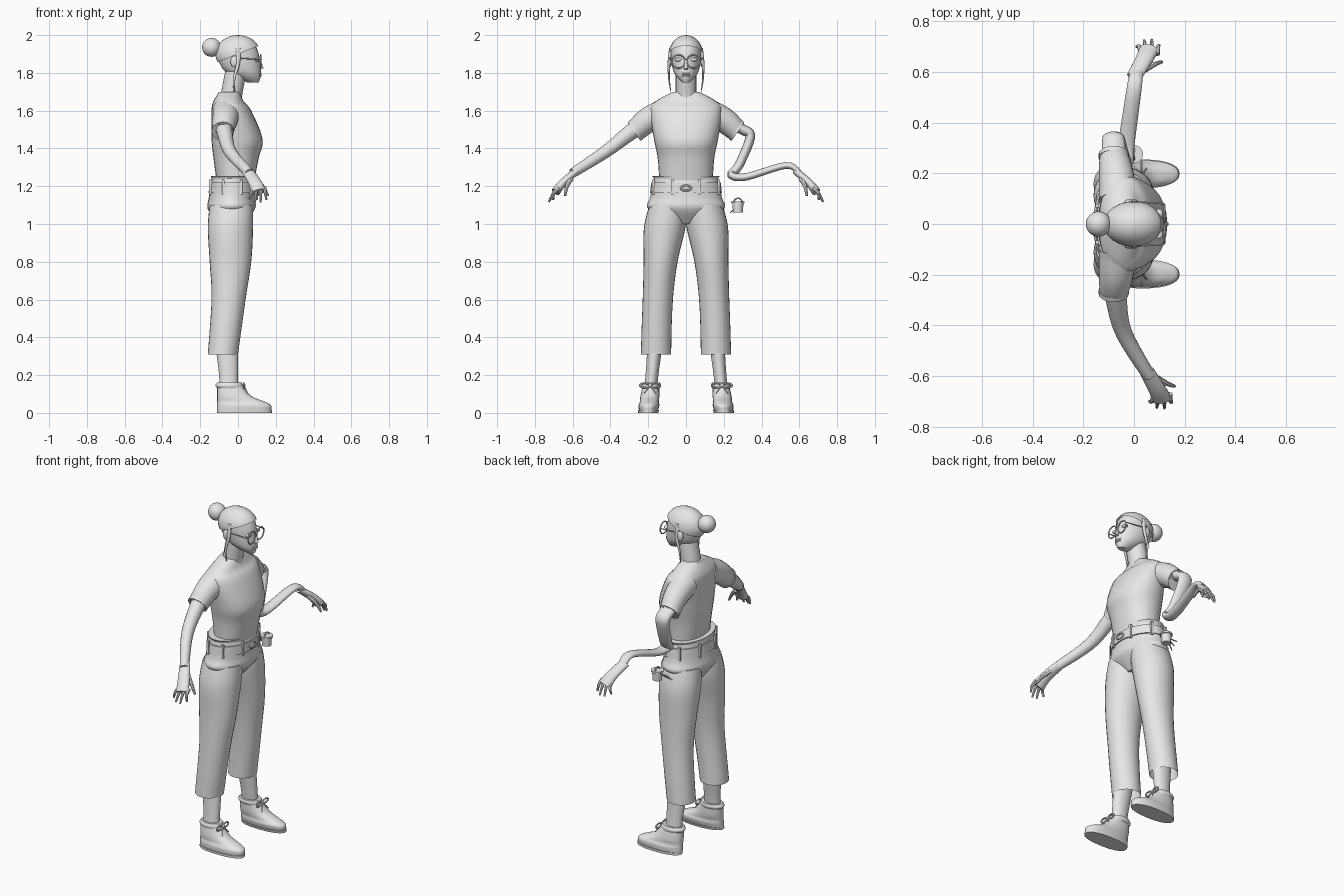
import bpy, bmesh, math
from mathutils import Vector, Matrix

old = bpy.data.objects.get("Cube")
if old:
    bpy.data.objects.remove(old, do_unlink=True)

grey = bpy.data.materials.new("plain grey")
grey.use_nodes = True
grey.diffuse_color = (0.8, 0.8, 0.8, 1)
grey.node_tree.nodes["Principled BSDF"].inputs["Base Color"].default_value = (0.8, 0.8, 0.8, 1)
parts = []
SIDES = (("left", 1), ("right", -1))


def finish(name, bm):
    bmesh.ops.recalc_face_normals(bm, faces=bm.faces)
    mesh = bpy.data.meshes.new(name)
    bm.to_mesh(mesh)
    bm.free()
    mesh.materials.append(grey)
    part = bpy.data.objects.new(name, mesh)
    bpy.context.collection.objects.link(part)
    parts.append(part)


def spline(rows, steps=5):
    """Smooth curve through rows of any width."""
    last, out = len(rows) - 1, []
    for i in range(last):
        near = [rows[max(0, min(last, i + k))] for k in (-1, 0, 1, 2)]
        for s in range(steps):
            t = s / steps
            out.append([b + t / 2 * (c - a + t * (2*a - 5*b + 4*c - d + t * (3 * (b - c) + d - a)))
                        for a, b, c, d in zip(*near)])
    return out + [list(rows[last])]


def skin(bm, rings, closed=False):
    """Bridge neighbouring rings of vertices with quads."""
    following = rings[1:] + rings[:1] if closed else rings[1:]
    for ring, after in zip(rings, following):
        for k in range(len(ring)):
            bm.faces.new((ring[k - 1], ring[k], after[k], after[k - 1]))


def circle(bm, centre, u, v, sides, squareness=2):
    """Ring of vertices spanned by two axes; higher squareness fills the corners."""
    ring = []
    for k in range(sides):
        angle = math.tau * k / sides
        c, s = (math.copysign(abs(f) ** (2 / squareness), f) for f in (math.cos(angle), math.sin(angle)))
        ring.append(bm.verts.new(centre + u * c + v * s))
    return ring


def tube(name, points, start, end, flatten=1, sides=16):
    """Tapering limb along a smooth path, optionally flattened."""
    path = [Vector(p) for p in spline(points)]
    last = len(path) - 1
    bm, rings = bmesh.new(), []
    for i, centre in enumerate(path):
        along = (path[min(i + 1, last)] - path[max(i - 1, 0)]).normalized()
        across = Vector((1, 0, 0)) if abs(along.x) < 0.9 else Vector((0, 1, 0))
        across = (across - along * along.dot(across)).normalized()
        radius = start + (end - start) * i / last
        rings.append(circle(bm, centre, across * radius,
                            along.cross(across) * radius * flatten, sides))
    skin(bm, rings)
    bm.faces.new(rings[0])
    bm.faces.new(rings[-1])
    finish(name, bm)


def stack(name, rows, middle=lambda z: 0, squareness=2, open_base=False):
    """Level rings from (height, back, front, half width)."""
    bm = bmesh.new()
    rings = [circle(bm, Vector(((back + front) / 2, middle(z), z)),
                    Vector(((front - back) / 2, 0, 0)), Vector((0, half, 0)), 28, squareness)
             for z, back, front, half in spline(rows)]
    skin(bm, rings)
    bm.faces.new(rings[-1])
    if not open_base:
        bm.faces.new(rings[0])
    finish(name, bm)


def ball(name, at, size, cut=None):
    bm = bmesh.new()
    bmesh.ops.create_uvsphere(bm, u_segments=24, v_segments=14, radius=1)
    bm.transform(Matrix.Translation(at) @ Matrix.Diagonal((*size, 1)))
    if cut:
        bmesh.ops.bisect_plane(bm, geom=bm.verts[:] + bm.edges[:] + bm.faces[:],
                               plane_co=at, plane_no=cut, clear_inner=True)
    finish(name, bm)


def box(name, at, size):
    bm = bmesh.new()
    bmesh.ops.create_cube(bm, size=1)
    bm.transform(Matrix.Translation(at) @ Matrix.Diagonal((*size, 1)))
    finish(name, bm)


def hoop(name, at, wide, high, thick):
    """Upright loop that faces forward."""
    bm, rings = bmesh.new(), []
    for i in range(24):
        angle = math.tau * i / 24
        out = Vector((0, math.cos(angle), math.sin(angle)))
        centre = Vector(at) + Vector((0, out.y * wide, out.z * high))
        rings.append(circle(bm, centre, out * thick, Vector((thick, 0, 0)), 6))
    skin(bm, rings, closed=True)
    finish(name, bm)


# Head, hair and neck
stack("head", [(1.75, .05, .11, .02), (1.78, -.02, .12, .05), (1.82, -.08, .12, .07),
               (1.9, -.11, .11, .08), (1.96, -.08, .08, .07), (1.98, -.03, .02, .02)])
ball("hair_cap", (0, 0, 1.9), (.12, .09, .1), cut=(-.4, 0, 1))
ball("hair_bun", (-.14, 0, 1.935), (.05, .05, .05))
tube("neck", [(-.04, 0, 1.64), (-.03, 0, 1.71), (-.01, 0, 1.81)], .056, .056)
tube("nose", [(.11, 0, 1.87), (.12, 0, 1.84), (.125, 0, 1.82)], .006, .012)
for name, height in (("upper_lip", 1.795), ("lower_lip", 1.785)):
    ball(name, (.115, 0, height), (.01, .024, .006))
for side, s in SIDES:
    ball(side + "_ear", (-.02, s * .085, 1.86), (.02, .012, .03))
    ball(side + "_eye", (.1, s * .04, 1.87), (.014, .02, .01))
    tube(side + "_side_lock", [(0, s * .08, 1.93), (0, s * .09, 1.85), (-.02, s * .09, 1.77),
                               (-.02, s * .08, 1.7)], .014, .003, flatten=.7)

    # Glasses
    hoop(side + "_lens_rim", (.12, s * .04, 1.86), .035, .035, .004)
    tube(side + "_glasses_arm", [(.12, s * .08, 1.87), (-.02, s * .09, 1.88)], .003, .003)
tube("glasses_bridge", [(.125, -.01, 1.87), (.125, .01, 1.87)], .003, .003)

# Shirt
stack("shirt", [(1.2, -.11, .08, .14), (1.35, -.13, .11, .15), (1.45, -.14, .13, .17),
                (1.6, -.14, .07, .19), (1.65, -.13, .03, .16), (1.7, -.1, .01, .07)], squareness=2.2)
for side, s in SIDES:
    tube(side + "_sleeve", [(-.06, s * .1, 1.59), (-.07, s * .2, 1.55), (-.08, s * .27, 1.49)], .08, .056)
    tube(side + "_sleeve_cuff", [(-.08, s * .26, 1.5), (-.08, s * .275, 1.49)], .06, .06)

# Arms: the left one folds sharply at the elbow
tube("right_arm", [(-.08, -.2, 1.55), (-.07, -.3, 1.48), (-.04, -.43, 1.38), (.06, -.6, 1.27)], .05, .025)
tube("left_arm", [(-.08, .2, 1.55), (-.08, .3, 1.5), (-.08, .34, 1.46), (-.06, .28, 1.31), (-.04, .24, 1.26),
                  (-.03, .32, 1.25), (0, .53, 1.31), (.01, .6, 1.27)], .05, .026, flatten=.6)


def hand(side, s, wrist):
    """Palm, four fanned fingers and a thumb, placed from the wrist."""
    def place(x, y, z):
        return wrist + Vector((x, s * y, z))

    tube(side + "_palm", [place(-.01, -.02, .01), place(.03, .05, -.05), place(.05, .09, -.1)],
         .03, .04, flatten=.6)
    for i in range(4):
        base, tip = .02 + i / 50, i * .03
        reach, drop = .1 + .03 * math.sin(i), .14 + .015 * math.sin(i)
        tube(f"{side}_finger_{i + 1}", [place(base, .07, -.08), place((base + tip) / 2, .1, -.105),
                                        place(tip, reach, -drop)], .012, .005, sides=8)
    tube(side + "_thumb", [place(.03, .01, -.03), place(.07, .03, -.07), place(.1, .04, -.12)],
         .015, .006, sides=8)


hand("right", -1, Vector((.06, -.6, 1.27)))
hand("left", 1, Vector((.01, .6, 1.27)))

# Trousers and belt
stack("trouser_hips", [(1, -.11, .03, .06), (1.08, -.16, .09, .2), (1.14, -.155, .09, .19),
                       (1.24, -.14, .085, .17)])
stack("waistband", [(1.22, -.14, .09, .17), (1.24, -.14, .085, .17), (1.255, -.145, .09, .18)])
stack("belt", [(1.165, -.156, .097, .19), (1.22, -.15, .095, .184)])
hoop("belt_buckle", (.1, 0, 1.19), .026, .013, .006)
ball("buckle_plate", (.097, 0, 1.19), (.006, .026, .012))
for i in range(8):
    angle = math.tau * (i + .5) / 8
    box(f"belt_loop_{i + 1}", (-.03 + .125 * math.cos(angle), .188 * math.sin(angle), 1.195),
        (.014, .014, .08))

for side, s in SIDES:
    # Cropped trouser legs spread apart toward the hem
    def leg_line(z):
        return s * (.16 - .05 * z ** 3)

    def foot_line(z):
        return s * (.2 - z / 10)

    stack(side + "_trouser_leg", [(.31, -.16, 0, .08), (.6, -.14, .04, .08), (.8, -.15, .07, .09),
                                  (.98, -.16, .08, .11), (1.1, -.15, .08, .1)], leg_line, open_base=True)
    stack(side + "_ankle", [(.1, -.1, 0, .035), (.2, -.1, 0, .034), (.36, -.12, 0, .04)], foot_line)

    # Shoes, cuffs and laces
    stack(side + "_shoe", [(.01, -.11, .175, .05), (.04, -.11, .175, .055), (.06, -.11, .14, .05),
                           (.09, -.11, .07, .05), (.15, -.11, .02, .043)], foot_line, squareness=2.3)
    stack(side + "_sole", [(0, -.11, .18, .053), (.015, -.11, .18, .056)], foot_line, squareness=2.3)
    stack(side + "_shoe_cuff", [(.13, -.11, .025, .047), (.145, -.12, .027, .052),
                                (.16, -.11, .02, .047)], foot_line)
    knot = Vector((.03, s * .19, .145))
    ball(side + "_lace_knot", knot, (.01, .01, .01))
    for k in (-1, 1):
        hoop(side + "_lace_loop", knot + Vector((0, k * .03, 0)), .024, .012, .005)
        tube(side + "_lace_end", [knot, knot + Vector((.02, k * .03, -.04))], .005, .003, sides=6)

# Small hip pouch with hanging cords
pouch = Vector((0, .275, 1.1))
up = Vector((0, 0, .02))
tube("pouch", [pouch - up * 2, pouch + up], .026, .03)
tube("pouch_lid", [pouch + up / 2, pouch + up], .036, .036)
hoop("pouch_handle", pouch + up, .02, .016, .004)
for i in range(3):
    tube(f"pouch_cord_{i + 1}", [pouch, pouch + Vector((-.04, -.01 * i, 0)) - up * i / 2,
                                 pouch + Vector((-.075, -.02 * i, 0)) - up * i], .005, .003, sides=6)

# Smooth shading with crisp edges
bpy.ops.object.select_all(action="DESELECT")
for part in parts:
    part.select_set(True)
bpy.context.view_layer.objects.active = parts[0]
bpy.ops.object.shade_smooth_by_angle(angle=math.radians(40))
